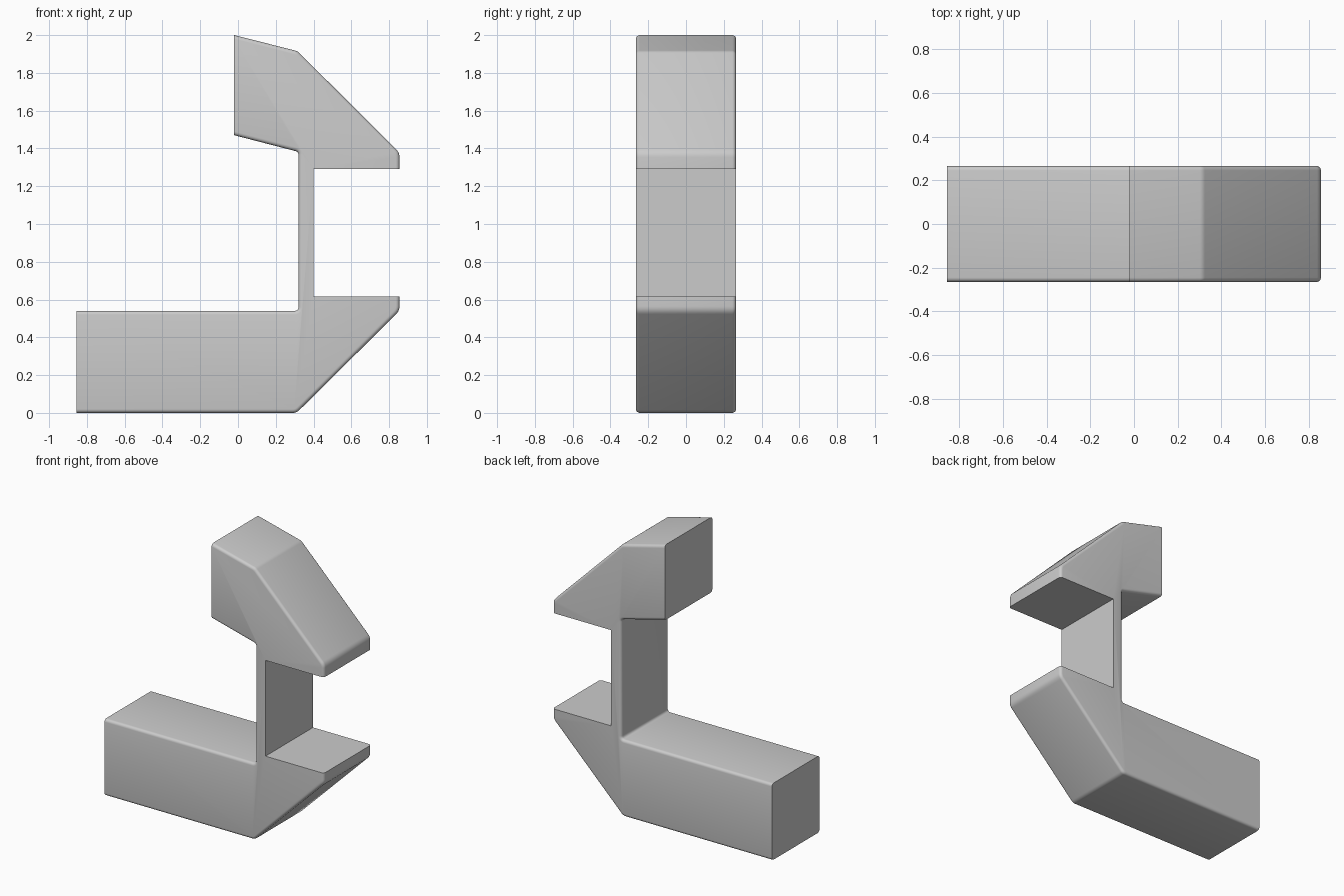
import bpy, bmesh
from math import tan
from mathutils import Vector

if "Cube" in bpy.data.objects:
    bpy.data.objects.remove(bpy.data.objects["Cube"])

HALF_WIDTH = 0.265
RIM = 0.02

# Side profile: x, z, corner radius (0 = sharp), whether the next edge has a soft rim
PROFILE = [
    (-0.855, 0.00, 0, True), (0.31, 0.00, 0.05, True),      # lower arm underside
    (0.855, 0.54, 0.06, True), (0.855, 0.615, 0, False),    # lower nose
    (0.40, 0.615, 0, False), (0.40, 1.29, 0, False),        # web, outer side
    (0.855, 1.29, 0, True), (0.855, 1.378, 0.06, True),     # upper nose
    (0.315, 1.915, 0.05, True), (-0.02, 2.00, 0, False),    # upper arm top and end
    (-0.02, 1.47, 0, True), (0.32, 1.382, 0.022, True),     # upper arm underside
    (0.32, 0.54, 0.022, True), (-0.855, 0.54, 0, False),    # web inner side, lower arm top
]


def rounded(profile, steps=5):
    """Replace each corner that has a radius by a short curve."""
    out = []
    n = len(profile)
    for i, (x, z, r, soft) in enumerate(profile):
        p = Vector((x, z))
        if not r:
            out.append((p, soft))
            continue
        a = (Vector(profile[i - 1][:2]) - p).normalized()
        b = (Vector(profile[(i + 1) % n][:2]) - p).normalized()
        d = r / tan(a.angle(b) / 2)
        for k in range(steps + 1):
            t = k / steps
            out.append((p + a * d * (1 - t) ** 2 + b * d * t ** 2, soft))
    return out


def extruded(name, profile):
    pts = rounded(profile)
    n = len(pts)
    bm = bmesh.new()
    front, back = ([bm.verts.new((p.x, y, p.y)) for p, _ in pts]
                   for y in (-HALF_WIDTH, HALF_WIDTH))
    bm.faces.new(front)
    bm.faces.new(back[::-1])
    for i in range(n):
        j = (i + 1) % n
        bm.faces.new((front[j], front[i], back[i], back[j]))
    bmesh.ops.recalc_face_normals(bm, faces=bm.faces)
    # Round the outer rims on both sides
    rims = [bm.edges.get((ring[i], ring[(i + 1) % n]))
            for ring in (front, back) for i in range(n) if pts[i][1]]
    bmesh.ops.bevel(bm, geom=rims, offset=RIM, offset_type='OFFSET', segments=4,
                    profile=0.5, affect='EDGES', clamp_overlap=False)
    mesh = bpy.data.meshes.new(name)
    bm.to_mesh(mesh)
    bm.free()
    obj = bpy.data.objects.new(name, mesh)
    bpy.context.collection.objects.link(obj)
    bpy.context.view_layer.objects.active = obj
    obj.select_set(True)
    bpy.ops.object.shade_smooth_by_angle(angle=0.6)
    return obj


# Whole bracket: lower arm, thin web and upper arm in one piece
extruded("clip_bracket", PROFILE)
